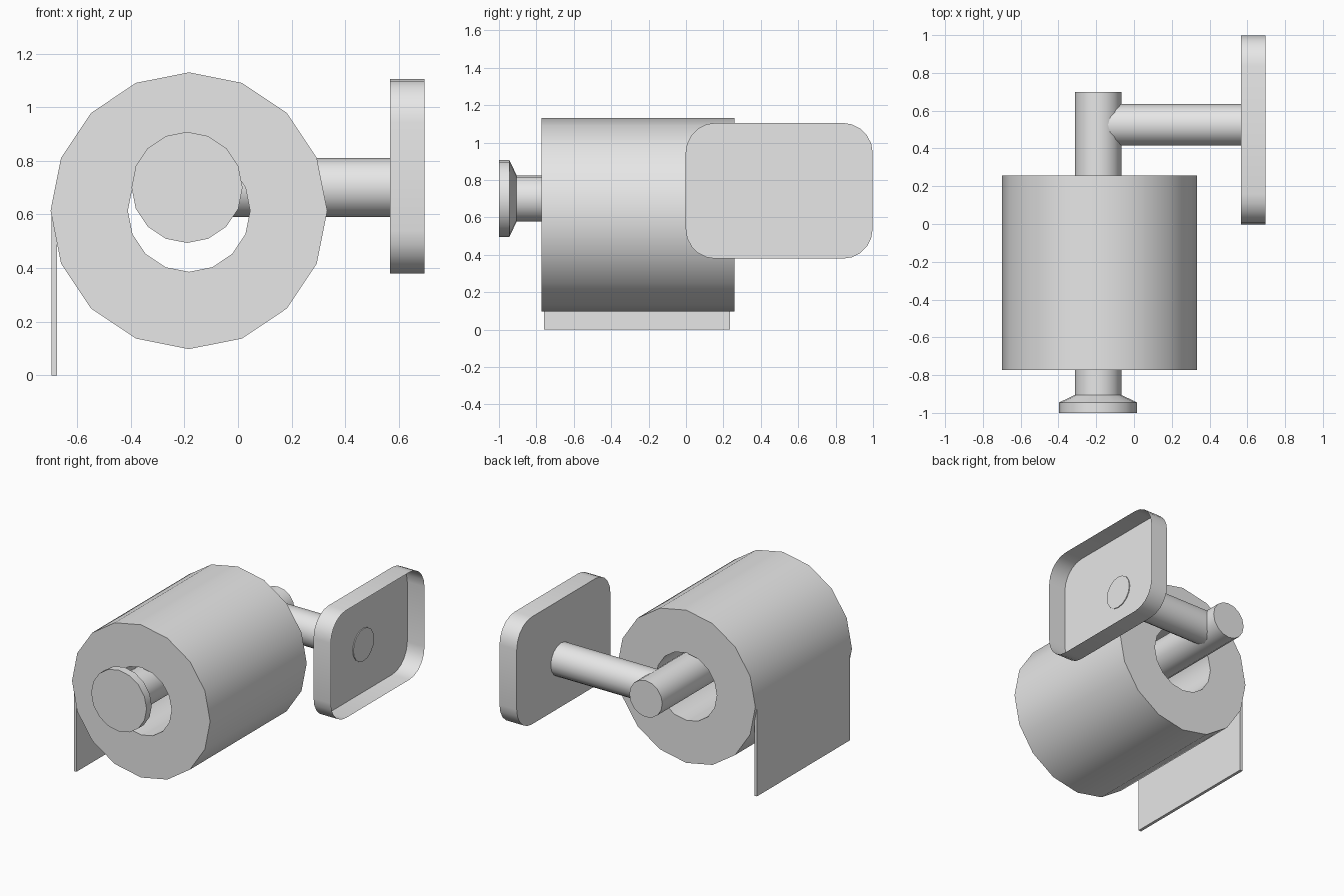
import bpy
import bmesh
import math
from mathutils import Matrix, Vector

cube = bpy.data.objects.get("Cube")
if cube:
    bpy.data.objects.remove(cube, do_unlink=True)

# One plain grey for every part
grey = bpy.data.materials.new("plain_grey")
grey.use_nodes = True
grey.diffuse_color = (0.8, 0.8, 0.8, 1)
grey.node_tree.nodes["Principled BSDF"].inputs["Base Color"].default_value = (0.8, 0.8, 0.8, 1)

SIDES = 16


def finish(name, bm, fix_normals=True):
    """Turn a bmesh into a smooth shaded object with sharp corners."""
    if fix_normals:
        bmesh.ops.recalc_face_normals(bm, faces=bm.faces)
    mesh = bpy.data.meshes.new(name)
    bm.to_mesh(mesh)
    bm.free()
    mesh.materials.append(grey)
    obj = bpy.data.objects.new(name, mesh)
    bpy.context.collection.objects.link(obj)
    bpy.ops.object.select_all(action="DESELECT")
    obj.select_set(True)
    bpy.context.view_layer.objects.active = obj
    bpy.ops.object.shade_smooth_by_angle(angle=math.radians(32))
    return obj


def lathe(name, profile, centre, axis, closed=False):
    """Spin (radius, distance) points around an axis through centre."""
    bm = bmesh.new()
    turn = Vector((0, 0, 1)).rotation_difference(Vector(axis)).to_matrix().to_4x4()
    place = Matrix.Translation(centre) @ turn
    rings = []
    for radius, dist in profile:
        ring = []
        for i in range(SIDES):
            a = math.tau * i / SIDES
            ring.append(bm.verts.new(place @ Vector((radius * math.cos(a), radius * math.sin(a), dist))))
        rings.append(ring)
    pairs = list(zip(rings, rings[1:]))
    if closed:
        pairs.append((rings[-1], rings[0]))
    else:
        bm.faces.new(rings[0])
        bm.faces.new(rings[-1])
    for lower, upper in pairs:
        for i in range(SIDES):
            j = (i + 1) % SIDES
            bm.faces.new((lower[i], lower[j], upper[j], upper[i]))
    return finish(name, bm)


# Paper roll: a thick tube along y
lathe("paper_roll", [(0.516, -0.773), (0.516, 0.258), (0.228, 0.258), (0.228, -0.773)],
      (-0.183, 0, 0.614), (0, 1, 0), closed=True)

# Hanging sheet of paper
bm = bmesh.new()
bmesh.ops.create_cube(bm, size=1)
bmesh.ops.transform(bm, matrix=Matrix.Translation((-0.685, -0.262, 0.305)) @ Matrix.Diagonal((0.02, 0.995, 0.61, 1)),
                    verts=bm.verts)
finish("hanging_sheet", bm)

# Spindle with flared knob at the front
lathe("spindle", [(0.207, -1), (0.207, -0.945), (0.123, -0.905), (0.123, 0.70)],
      (-0.19, 0, 0.701), (0, 1, 0))

# Arm joining the spindle to the wall plate
lathe("arm", [(0.11, -0.19), (0.11, 0.572)], (0, 0.525, 0.701), (1, 0, 0))

# Wall plate: thin rounded tray, open towards the wall
bm = bmesh.new()
CORNER, STEPS = 0.16, 5
outline = []
for k, (sy, sz) in enumerate([(1, 1), (-1, 1), (-1, -1), (1, -1)]):
    for s in range(STEPS + 1):
        a = math.pi / 2 * (k + s / STEPS)
        outline.append((0.498 + sy * (0.5 - CORNER) + CORNER * math.cos(a),
                        0.742 + sz * (0.363 - CORNER) + CORNER * math.sin(a)))
front = [bm.verts.new((0.566, y, z)) for y, z in outline]
back = [bm.verts.new((0.695, y, z)) for y, z in outline]
bm.faces.new(list(reversed(front)))
for i in range(len(outline)):
    j = (i + 1) % len(outline)
    bm.faces.new((front[i], front[j], back[j], back[i]))
finish("wall_plate", bm, fix_normals=False)
